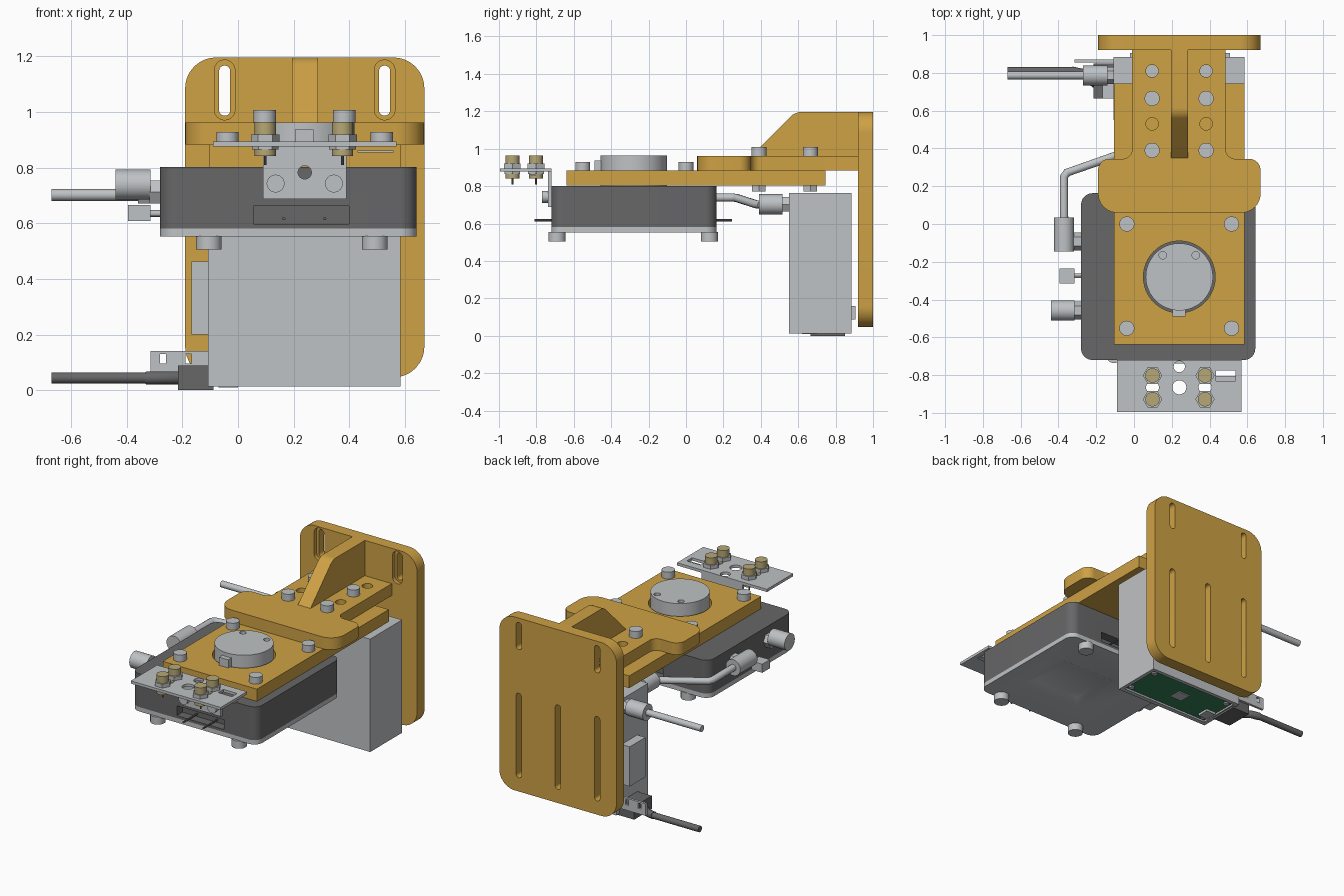
import bpy, bmesh, math
from mathutils import Vector

cube = bpy.data.objects.get("Cube")
if cube:
    bpy.data.objects.remove(cube, do_unlink=True)


def material(name, *rgb):
    m = bpy.data.materials.new(name)
    m.use_nodes = True
    m.diffuse_color = (*rgb, 1)
    m.node_tree.nodes["Principled BSDF"].inputs["Base Color"].default_value = (*rgb, 1)
    return m


ORANGE = material("anodised orange", .62, .36, .06)
GREY = material("light grey metal", .52, .54, .555)
DARK = material("dark grey", .135, .135, .14)
BRASS = material("brass", .47, .39, .18)
GREEN = material("board green", .035, .22, .09)


def fillet(corners, steps=8):
    """Outline with corners (x, y, radius) rounded off."""
    out = []
    for i, (x, y, r) in enumerate(corners):
        p = Vector((x, y))
        if r == 0:
            out.append(p)
            continue
        a = (Vector(corners[i - 1][:2]) - p).normalized()
        b = (Vector(corners[(i + 1) % len(corners)][:2]) - p).normalized()
        half = a.angle(b) / 2
        centre = p + (a + b).normalized() * r / math.sin(half)
        start = p + a * r / math.tan(half) - centre
        end = p + b * r / math.tan(half) - centre
        for k in range(steps + 1):
            t = k / steps
            out.append(centre + start.lerp(end, t).normalized() * r)
    return out


def rect(x0, x1, y0, y1, r=0):
    return fillet([(x0, y0, r), (x1, y0, r), (x1, y1, r), (x0, y1, r)])


def circle(x, y, r, n=32):
    return [Vector((x + r * math.cos(math.tau * i / n), y + r * math.sin(math.tau * i / n)))
            for i in range(n)]


def prism(name, outline, lo, hi, mat, axis="z", taper=1):
    """Extrude an outline along an axis; taper scales the far end."""
    place = {"z": lambda a, b, t: (a, b, t), "y": lambda a, b, t: (a, t, b),
             "x": lambda a, b, t: (t, a, b)}[axis]
    mid = sum(outline, Vector((0, 0))) / len(outline)
    bm = bmesh.new()
    low = [bm.verts.new(place(p.x, p.y, lo)) for p in outline]
    far = [mid + (p - mid) * taper for p in outline]
    top = [bm.verts.new(place(p.x, p.y, hi)) for p in far]
    bm.faces.new(low)
    bm.faces.new(top)
    n = len(low)
    for i in range(n):
        bm.faces.new((low[i], low[(i + 1) % n], top[(i + 1) % n], top[i]))
    bmesh.ops.recalc_face_normals(bm, faces=bm.faces)
    mesh = bpy.data.meshes.new(name)
    bm.to_mesh(mesh)
    bm.free()
    mesh.materials.append(mat)
    obj = bpy.data.objects.new(name, mesh)
    bpy.context.collection.objects.link(obj)
    return obj


def box(name, x0, x1, y0, y1, z0, z1, mat):
    return prism(name, rect(x0, x1, y0, y1), z0, z1, mat)


def cut(obj, *cutters):
    """Subtract each cutter, then discard it."""
    for c in cutters:
        mod = obj.modifiers.new("cut", "BOOLEAN")
        mod.operation, mod.solver, mod.object = "DIFFERENCE", "EXACT", c
        deps = bpy.context.evaluated_depsgraph_get()
        mesh = bpy.data.meshes.new_from_object(obj.evaluated_get(deps))
        obj.modifiers.clear()
        obj.data = mesh
        bpy.data.objects.remove(c, do_unlink=True)


def hole(outline, lo, hi, axis="z", taper=1):
    return prism("cutter", outline, lo, hi, GREY, axis, taper)


def hose(name, points, r, mat):
    c = bpy.data.curves.new(name, "CURVE")
    c.dimensions, c.bevel_depth, c.bevel_resolution, c.use_fill_caps = "3D", r, 5, True
    s = c.splines.new("POLY")
    s.points.add(len(points) - 1)
    for p, co in zip(s.points, points):
        p.co = (*co, 1)
    c.materials.append(mat)
    bpy.context.collection.objects.link(bpy.data.objects.new(name, c))


MID = .24  # centre line of the assembly

# Back plate with slots
back = prism("back_plate", rect(-.19, .67, .046, 1.196, .11), .92, 1, ORANGE, "y")
for x in (-.048, .527):
    cut(back, hole(rect(x - .037, x + .037, .972, 1.187, .036), .9, .945, "y"),
        hole(rect(x - .02, x + .02, .987, 1.167, .0195), .88, 1.1, "y"))
for x in (-.048, MID, .527):
    cut(back, hole(rect(x - .02, x + .02, .137, .697, .0195), .88, 1.1, "y"))

# Bracket arm and rib
arm = prism("bracket_arm", fillet([
    (-.19, .06, .1), (.67, .06, .1), (.67, .345, .06), (.485, .345, .05),
    (.485, .925, 0), (-.01, .925, 0), (-.01, .345, .05), (-.19, .345, .06)]), .883, .962, ORANGE)
for x in (.096, .382):
    for y in (.53, .81):
        cut(arm, hole(circle(x, y, .033), .8, 1))
    for y in (.39, .665):
        prism("arm_bolt", circle(x, y, .04), .96, 1.008, GREY)
        prism("arm_nut", circle(x, y, .042, 6), .77, .812, GREY)
prism("rib", fillet([(.345, .957, 0), (.583, 1.196, .08), (.93, 1.196, 0), (.93, .957, 0)]),
      .195, .287, ORANGE, "x")

# Mounting plate with its round insert
plate = box("mounting_plate", -.105, .585, -.638, .745, .803, .884, ORANGE)
cut(plate, hole(circle(MID, -.28, .19, 48), .7, 1))
disc = prism("round_insert", circle(MID, -.28, .178, 48), .8, .963, GREY)
for x in (.152, .327):
    cut(disc, hole(circle(x, -.165, .02), .93, 1))
box("insert_tab", .205, .272, -.49, -.44, .883, .938, GREY)
for x in (-.038, .517):
    for y in (0, -.552):
        prism("plate_bolt", circle(x, y, .04), .88, .929, GREY)

# Main housing, base and feet
outline = rect(-.28, .642, -.72, .163, .06)
body = prism("housing", outline, .581, .802, DARK)
for y in (-.72, .163):
    cut(body, hole(rect(.055, .4, .598, .663), y - .06, y + .06, "y"))
base = prism("housing_base", outline, .552, .581, GREY)
cut(base, hole(rect(.03, .5, -.5, -.1), .549, .575, taper=.72))
for x in (-.105, .492):
    for y in (-.69, .125):
        prism("foot", circle(x, y, .046), .505, .555, GREY)
for x in (.165, .312):
    prism("front_pin", circle(x, .617, .006, 8), -.81, -.65, DARK, "y")
    prism("back_pin", circle(x, .617, .006, 8), .1, .245, DARK, "y")

# Front bracket and probe board
tab = prism("bracket_tab", rect(.09, .39, .688, .88), -.738, -.72, GREY, "y")
cut(tab, hole(circle(MID, .783, .024), -.8, -.7, "y"))
for x in (.135, .345):
    prism("tab_bolt", circle(x, .743, .032), -.77, -.735, GREY, "y")
board = box("probe_board", -.09, .57, -.995, -.72, .877, .895, GREY)
cut(board, hole(rect(.435, .537, -.83, -.775), .8, 1), hole(circle(MID, -.755, .03), .8, 1))
for x, r in ((MID, .037), (.098, .034), (.376, .034)):
    cut(board, hole(circle(x, -.865, r), .8, 1))
box("board_connector", .43, .56, -.84, -.805, .855, .862, GREY)
for x in (.098, .376):
    for y in (-.802, -.928):
        prism("probe_nut", circle(x, y, .051, 6), .895, .92, GREY)
        prism("probe_lower_nut", circle(x, y, .048, 6), .865, .877, GREY)
        prism("probe", circle(x, y, .038), .842, .965, BRASS)
        prism("probe_pin", circle(x, y, .005, 8), .81, .85, DARK)

# Side fittings on the housing
prism("side_fitting", circle(-.458, .739, .054), -.44, -.315, GREY, "x")
prism("side_fitting_nut", circle(-.458, .713, .048, 6), -.318, -.275, GREY, "x")
box("side_plug", -.395, -.315, -.315, -.235, .608, .665, GREY)
prism("side_plug_pin", circle(-.275, .635, .012, 12), -.32, -.275, GREY, "x")
prism("elbow", circle(-.37, .739, .053), -.145, .035, GREY, "y")
prism("elbow_nut", circle(-.093, .713, .048, 6), -.36, -.275, GREY, "x")
hose("hose", [(-.37, .02, .739), (-.37, .25, .739), (-.355, .272, .736),
              (-.06, .375, .703), (-.03, .4, .701)], .022, GREY)
prism("hose_fitting", circle(-.03, .703, .054), .39, .515, GREY, "y")
prism("hose_fitting_nut", circle(-.03, .703, .045, 6), .51, .555, GREY, "y")

# Rear control box with recessed circuit board
case = box("control_box", -.108, .585, .55, .885, .013, .762, GREY)
cut(case, hole(rect(-.08, .56, .58, .86), 0, .035))
box("circuit_board", -.08, .56, .58, .86, .025, .038, GREEN)
box("chip", .19, .27, .68, .76, .018, .026, GREY)
box("board_socket", -.07, 0, .62, .7, .01, .026, GREY)
for x in (-.05, .53):
    for y in (.61, .83):
        prism("board_screw", circle(x, y, .018, 16), .016, .026, GREY)
box("side_switch", -.168, -.105, .665, .83, .2, .463, GREY)
for x in (-.01, .495):
    box("rear_tab", x - .012, x + .012, .885, .905, .088, .158, GREY)

# Cables on the control box
prism("upper_fitting", circle(.787, .702, .053), -.27, -.14, GREY, "x")
prism("upper_fitting_nut", circle(.787, .702, .045, 6), -.145, -.105, GREY, "x")
prism("upper_cable", circle(.787, .702, .021), -.67, -.26, GREY, "x")
box("plug", -.215, -.088, .665, .85, 0, .088, DARK)
hose("strain_relief", [(-.33, .81, .044), (-.28, .8, .044), (-.2, .74, .044)], .024, DARK)
prism("lower_cable", circle(.81, .044, .02), -.67, -.32, DARK, "x")
strip = prism("slotted_strip", rect(-.315, -.105, .06, .14), .856, .872, GREY, "y")
for x in (-.27, -.178):
    cut(strip, hole(rect(x - .011, x + .011, .096, .13), .8, .9, "y"))

# Smooth shading on round parts, sharp edges kept
bpy.ops.object.select_all(action="DESELECT")
for o in bpy.context.collection.objects:
    if o.type == "MESH":
        o.select_set(True)
        bpy.context.view_layer.objects.active = o
bpy.ops.object.shade_smooth_by_angle(angle=math.radians(30))
